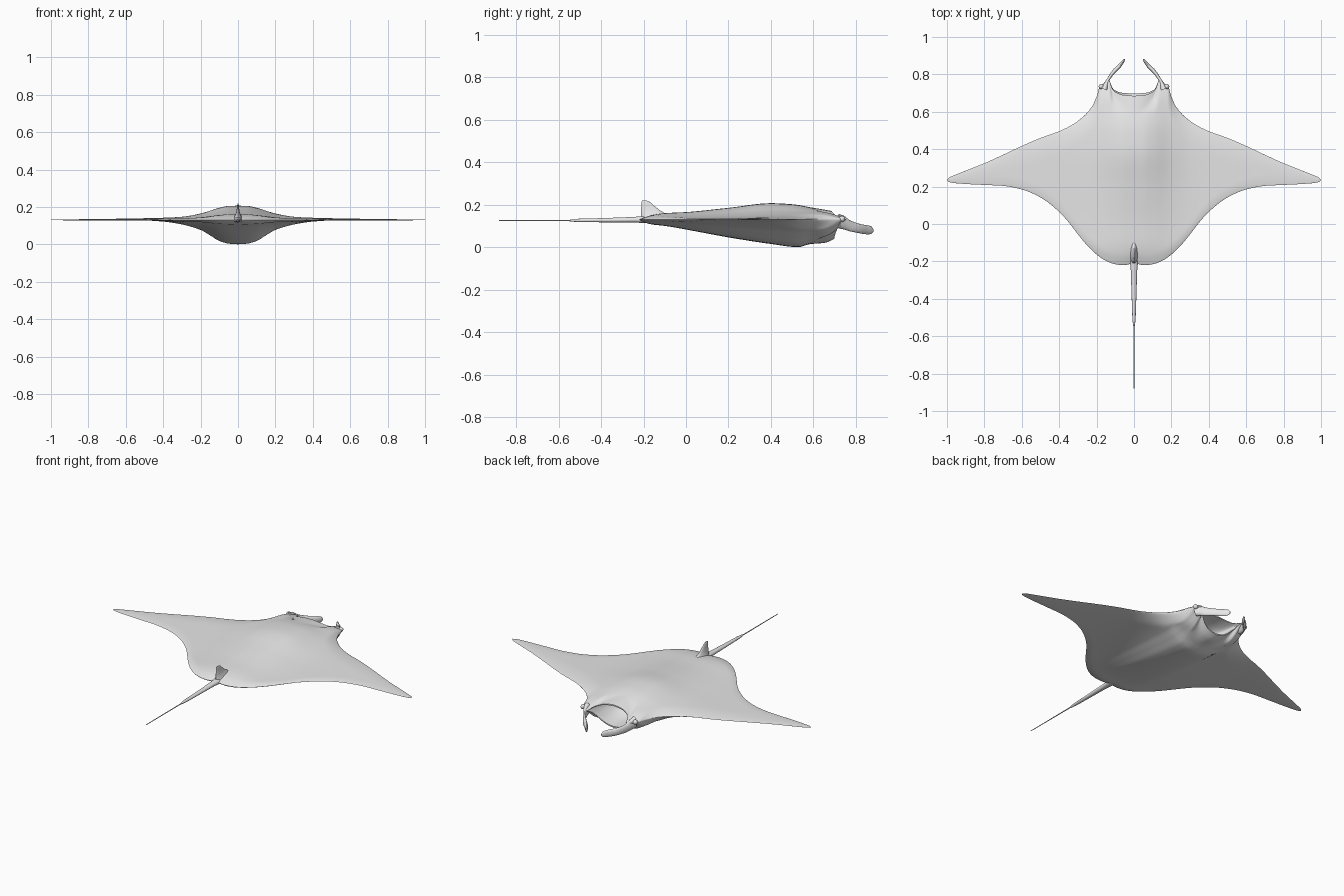
import bpy, bmesh, math
from mathutils import Vector

if "Cube" in bpy.data.objects:
    bpy.data.objects.remove(bpy.data.objects["Cube"])

grey = bpy.data.materials.new("plain_grey")
grey.diffuse_color = (0.8, 0.8, 0.8, 1)
grey.use_nodes = True
grey.node_tree.nodes["Principled BSDF"].inputs["Base Color"].default_value = grey.diffuse_color


def curve(pts):
    """Smooth function through (position, value) knots."""
    n = len(pts)
    slope = [(pts[i + 1][1] - pts[i][1]) / (pts[i + 1][0] - pts[i][0]) for i in range(n - 1)]
    tan = [slope[0]]
    for a, b in zip(slope, slope[1:]):
        tan.append(2 * a * b / (a + b) if a * b > 0 else 0.0)
    tan.append(slope[-1])

    def f(x):
        x = min(max(x, pts[0][0]), pts[-1][0])
        i = next(k for k in range(n - 1) if x <= pts[k + 1][0])
        h = pts[i + 1][0] - pts[i][0]
        t = (x - pts[i][0]) / h
        return ((2*t**3 - 3*t*t + 1) * pts[i][1] + (t**3 - 2*t*t + t) * h * tan[i]
                + (3*t*t - 2*t**3) * pts[i + 1][1] + (t**3 - t*t) * h * tan[i + 1])
    return f


def loft(name, rings, cap=False):
    """Skin a row of equal closed rings."""
    bm = bmesh.new()
    rows = [[bm.verts.new(p) for p in r] for r in rings]
    n = len(rows[0])
    for a, b in zip(rows, rows[1:]):
        for j in range(n):
            k = (j + 1) % n
            bm.faces.new((a[j], a[k], b[k], b[j]))
    if cap:
        bm.faces.new(rows[0])
        bm.faces.new(rows[-1])
    bmesh.ops.remove_doubles(bm, verts=bm.verts, dist=1e-5)
    bmesh.ops.dissolve_degenerate(bm, edges=bm.edges, dist=1e-5)
    bmesh.ops.recalc_face_normals(bm, faces=bm.faces)
    me = bpy.data.meshes.new(name)
    bm.to_mesh(me)
    bm.free()
    ob = bpy.data.objects.new(name, me)
    bpy.context.collection.objects.link(ob)
    finish(ob)
    return ob


def finish(ob):
    ob.data.materials.append(grey)
    bpy.ops.object.select_all(action='DESELECT')
    ob.select_set(True)
    bpy.context.view_layer.objects.active = ob
    bpy.ops.object.shade_smooth_by_angle(angle=math.radians(50))


def oval(c, a, b, n=16):
    c, a, b = Vector(c), Vector(a), Vector(b)
    return [c + a * math.cos(2*math.pi*i/n) + b * math.sin(2*math.pi*i/n) for i in range(n)]


# Body outline over the half span, and height profiles
lead = curve([(0, .685), (.06, .69), (.09, .70), (.11, .715), (.122, .738), (.13, .765),
              (.145, .763), (.165, .75), (.183, .738), (.19, .715), (.2, .68), (.22, .635),
              (.27, .575), (.34, .525), (.4, .496), (.5, .46), (.6, .417), (.7, .37),
              (.8, .325), (.9, .285), (.97, .257), (.99, .247), (1, .233)])
trail = curve([(0, -.21), (.06, -.22), (.1, -.215), (.15, -.197), (.2, -.163), (.25, -.115),
               (.3, -.055), (.35, .01), (.4, .065), (.5, .142), (.6, .185), (.7, .204),
               (.8, .209), (.9, .214), (.97, .22), (.99, .225), (1, .233)])
top_z = curve([(-.22, .14), (-.1, .16), (0, .165), (.2, .185), (.4, .207), (.5, .202),
               (.6, .185), (.7, .167), (.77, .145)])
low_z = curve([(-.22, .112), (-.1, .1), (0, .083), (.2, .046), (.4, .015), (.53, 0),
               (.58, .014), (.65, .02), (.7, .04), (.74, .08), (.77, .11)])
top_span = curve([(0, 1), (.05, .98), (.1, .85), (.2, .45), (.3, .22), (.4, .15), (.6, .1), (1, .03)])
low_span = curve([(0, 1), (.05, .97), (.1, .86), (.15, .63), (.2, .41), (.3, .2), (.4, .08),
                  (.5, .03), (1, .02)])
EDGE, MOUTH, NY, NP = .131, .128, 44, 10


def section(x):
    ax = abs(x)
    y0, y1 = trail(ax), lead(ax)
    gape = math.sqrt(max(0, 1 - (ax / MOUTH) ** 2))
    chord = y1 - y0
    w = max(min(.12, chord * .5), 1e-4)

    def fall(y, y1):
        def ease(d, w):
            t = min(max(d / w, 0), 1)
            return math.sqrt(t * (2 - t)) * .5 + t * (2 - t) * .5
        return ease(y - y0, min(w, .06)) * max(gape, ease(y1 - y, w))

    top, low = [], []
    for i in range(NY + 1):
        t = (1 - math.cos(math.pi * i / NY)) / 2
        y = y0 + chord * t
        top.append((x, y, EDGE + (top_z(y) - EDGE) * top_span(ax) * fall(y, y1)))
        yl = y0 + (chord + .012 * gape) * t
        low.append((x, yl, EDGE + (low_z(yl) - EDGE) * low_span(ax) * fall(yl, y1 + .012 * gape)))
    # mouth pocket behind the lips
    za, zb = top[-1][2], low[-1][2]
    pocket = []
    for k in range(NP + 1):
        a = math.pi * k / NP
        y = top[-1][1] + (low[-1][1] - top[-1][1]) * k / NP - .2 * gape * math.sin(a)
        z = (za + zb) / 2 + (za - zb) * .44 * math.cos(a)
        pocket.append((x, y, z))
    return top + pocket + low[:0:-1]


half = [i * .02 for i in range(5)] + [.1 + i * .005 for i in range(21)]
half += [.2 + .78 * i / 40 for i in range(1, 41)] + [.985, .99, .994, .997, .999, 1]
loft("body", [section(x) for x in [-h for h in half[:0:-1]] + half])

# Tail with a whip end
loft("tail", [oval((0, y, z), (a, 0, 0), (0, 0, b)) for y, z, a, b in [
    (-.12, .13, .03, .022), (-.2, .13, .022, .016), (-.25, .129, .017, .013), (-.38, .127, .013, .01),
    (-.5, .126, .009, .008), (-.535, .126, .006, .006), (-.55, .125, .003, .003),
    (-.88, .125, .002, .002)]], True)

# Dorsal fin with an upright rear edge
loft("dorsal_fin", [oval((0, (b + f) / 2, z), (w, 0, 0), (0, (f - b) / 2, 0)) for z, b, f, w in [
    (.125, -.212, -.04, .034), (.145, -.212, -.07, .022), (.16, -.212, -.1, .014),
    (.175, -.212, -.125, .009), (.195, -.21, -.15, .006), (.21, -.209, -.167, .004),
    (.217, -.208, -.178, .003), (.22, -.205, -.188, .001)]], True)

# Curled head fins and eyes on both sides
path = [(.158, .72, .122, .034, .022), (.15, .745, .115, .032, .014), (.138, .772, .1, .026, .008),
        (.12, .80, .092, .023, .009), (.1, .823, .086, .022, .011), (.08, .842, .083, .022, .01),
        (.065, .86, .081, .021, .008), (.055, .874, .08, .017, .006), (.05, .882, .079, .006, .003)]
for side, s in (("left", -1), ("right", 1)):
    rings = []
    for i, (x, y, z, h, w) in enumerate(path):
        p, q = path[max(i - 1, 0)], path[min(i + 1, len(path) - 1)]
        d = Vector((q[0] - p[0], q[1] - p[1], 0)).normalized()
        rings.append(oval((s * x, y, z), (s * d.y * w, -d.x * w, 0), (0, 0, h)))
    loft(side + "_head_fin", rings, True)
    bpy.ops.mesh.primitive_uv_sphere_add(segments=16, ring_count=8, radius=.014,
                                         location=(s * .175, .735, .133))
    eye = bpy.context.object
    eye.name = side + "_eye"
    finish(eye)
